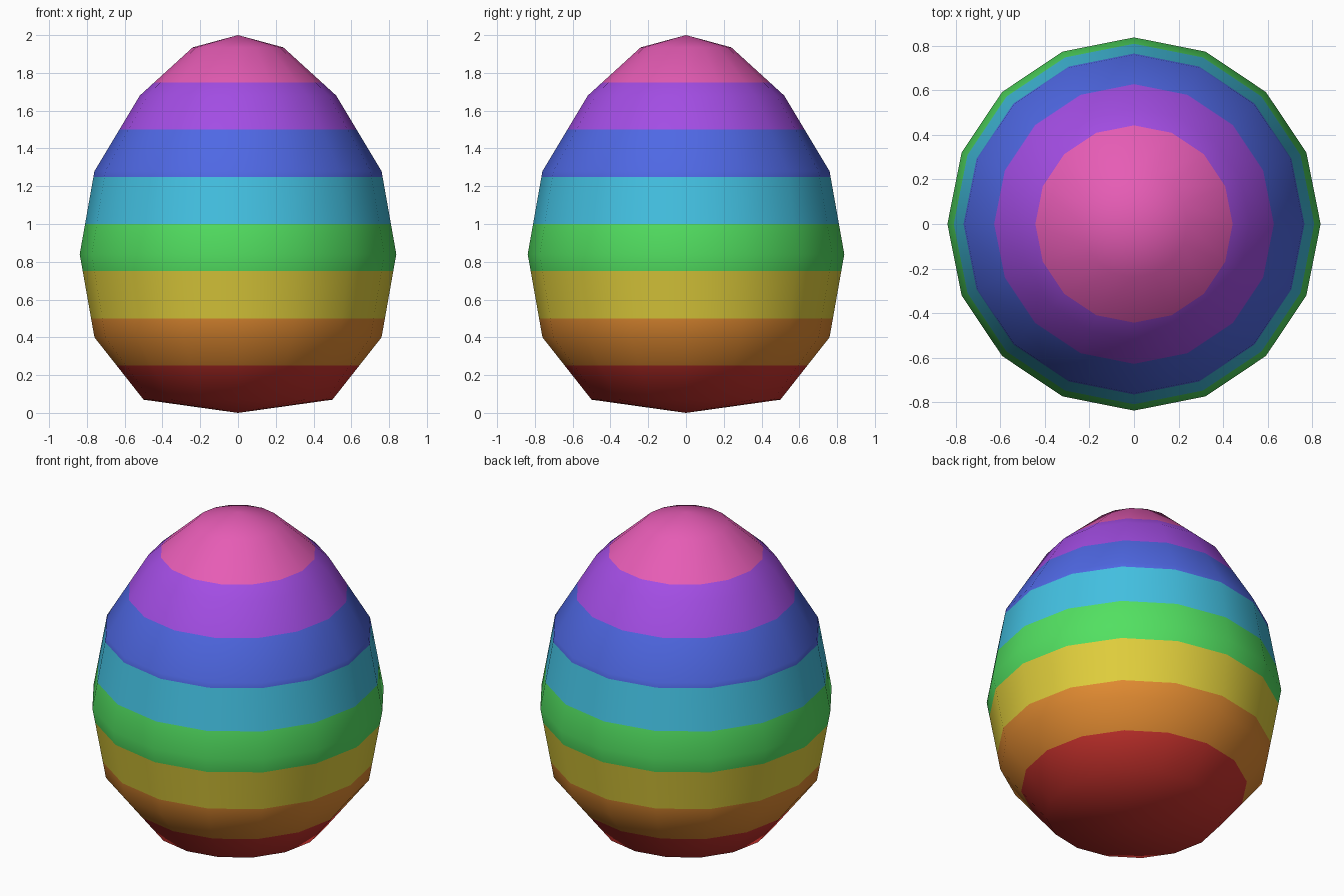
import bpy
import bmesh
from math import pi
from mathutils import Matrix, Vector

cube = bpy.data.objects.get("Cube")
if cube:
    bpy.data.objects.remove(cube)


def linear(c):
    c /= 255
    return c / 12.92 if c <= 0.04045 else ((c + 0.055) / 1.055) ** 2.4


def make_material(name, rgb):
    colour = [linear(c) for c in rgb] + [1.0]
    mat = bpy.data.materials.new(name)
    mat.use_nodes = True
    mat.diffuse_color = colour
    bsdf = mat.node_tree.nodes["Principled BSDF"]
    bsdf.inputs["Base Color"].default_value = colour
    bsdf.inputs["Roughness"].default_value = 0.8
    return mat


# Stripe colours from bottom to top, each a quarter unit tall
stripes = [
    ("red", (204, 51, 46)),
    ("orange", (224, 138, 49)),
    ("yellow", (224, 206, 60)),
    ("green", (82, 224, 97)),
    ("sky_blue", (67, 193, 226)),
    ("blue", (79, 104, 228)),
    ("purple", (163, 77, 228)),
    ("pink", (230, 92, 181)),
]
band = 0.25

# Egg profile as (radius, height), spun into sixteen sides
profile = [(0, 0.0), (0.5, 0.07), (0.76, 0.4), (0.838, 0.84),
           (0.76, 1.28), (0.52, 1.68), (0.24, 1.935), (0, 2.0)]
bm = bmesh.new()
points = [bm.verts.new((r, 0, z)) for r, z in profile]
edges = [bm.edges.new(pair) for pair in zip(points, points[1:])]
bmesh.ops.spin(bm, geom=points + edges, cent=(0, 0, 0), axis=(0, 0, 1),
               angle=2 * pi, steps=16, use_duplicate=False)
bmesh.ops.remove_doubles(bm, verts=bm.verts[:], dist=0.001)

# Cut a ring at every stripe border
for i in range(1, len(stripes)):
    bmesh.ops.bisect_plane(bm, geom=bm.verts[:] + bm.edges[:] + bm.faces[:],
                           dist=0.0001, plane_co=(0, 0, i * band),
                           plane_no=(0, 0, 1))
bmesh.ops.recalc_face_normals(bm, faces=bm.faces[:])

# Colour each face by its height
for face in bm.faces:
    face.material_index = min(int(face.calc_center_median().z / band),
                              len(stripes) - 1)
    face.smooth = True

mesh = bpy.data.meshes.new("striped_egg")
bm.to_mesh(mesh)
bm.free()
for name, rgb in stripes:
    mesh.materials.append(make_material(name, rgb))
egg = bpy.data.objects.new("striped_egg", mesh)
bpy.context.collection.objects.link(egg)
